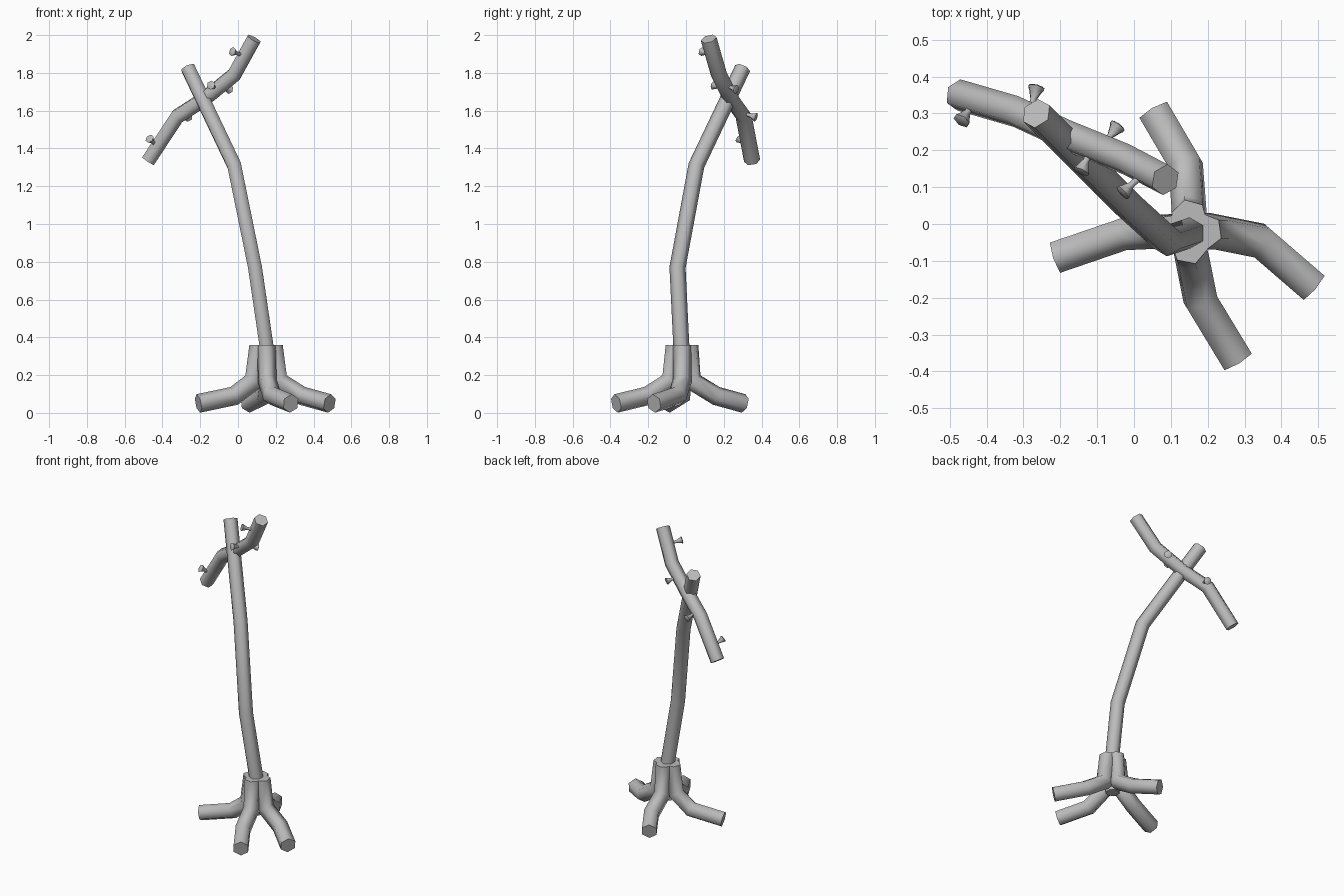
import bpy
import bmesh
import math
from mathutils import Vector

SIDES = 6

cube = bpy.data.objects.get("Cube")
if cube:
    bpy.data.objects.remove(cube, do_unlink=True)

# One plain grey for the whole stand
grey = bpy.data.materials.new("plain grey")
grey.use_nodes = True
colour = (0.5, 0.5, 0.5, 1)
grey.diffuse_color = colour
grey.node_tree.nodes["Principled BSDF"].inputs["Base Color"].default_value = colour


def finish(name, bm):
    """Turn a bmesh into a smooth shaded object with crisp end caps."""
    bmesh.ops.recalc_face_normals(bm, faces=bm.faces)
    mesh = bpy.data.meshes.new(name)
    bm.to_mesh(mesh)
    bm.free()
    mesh.materials.append(grey)
    obj = bpy.data.objects.new(name, mesh)
    bpy.context.collection.objects.link(obj)
    bpy.ops.object.select_all(action="DESELECT")
    obj.select_set(True)
    bpy.context.view_layer.objects.active = obj
    bpy.ops.object.shade_smooth_by_angle(angle=math.radians(65))
    return obj


def loft(name, rings):
    """Skin a list of rings and cap both ends."""
    bm = bmesh.new()
    loops = [[bm.verts.new(p) for p in ring] for ring in rings]
    for a, b in zip(loops, loops[1:]):
        for i in range(len(a)):
            j = (i + 1) % len(a)
            bm.faces.new((a[i], a[j], b[j], b[i]))
    bm.faces.new(loops[0])
    bm.faces.new(loops[-1])
    return finish(name, bm)


def circle(centre, axis, ref, radius):
    u = (ref - axis * ref.dot(axis)).normalized()
    v = axis.cross(u)
    angles = [math.tau * i / SIDES for i in range(SIDES)]
    return [centre + (u * math.cos(a) + v * math.sin(a)) * radius for a in angles]


def limb(name, path, radius, ref, end_normal=None):
    """Mitred hexagonal log that follows a path."""
    pts = [Vector(p) for p in path]
    dirs = [(b - a).normalized() for a, b in zip(pts, pts[1:])]
    rings = [circle(pts[0], dirs[0], Vector(ref), radius)]
    for i, d in enumerate(dirs):
        if i + 1 < len(dirs):
            normal = d + dirs[i + 1]
        else:
            normal = end_normal or d
        # slide the last ring along the segment onto the mitre plane
        rings.append([p + d * ((pts[i + 1] - p).dot(normal) / d.dot(normal))
                      for p in rings[-1]])
    return loft(name, rings)


def peg(name, base, tip):
    """Thin stem that flares into a flat head."""
    base, tip = Vector(base), Vector(tip)
    axis = (tip - base).normalized()
    ref = Vector((0, 0, 1))
    profile = [(-0.032, 0.01), (-0.008, 0.02), (0, 0.025), (0.004, 0.018)]
    rings = [circle(base, axis, ref, 0.01)]
    rings += [circle(tip + axis * h, axis, ref, r) for h, r in profile]
    return loft(name, rings)


# Leaning trunk
limb("trunk", [(0.15, -0.022, 0.12), (0.15, -0.025, 0.36), (0.09, -0.045, 0.77),
               (-0.02, 0.055, 1.31), (-0.265, 0.3, 1.825)], 0.0425, (0, 1, 0))

# Crossing branch
limb("branch", [(-0.475, 0.35, 1.335), (-0.32, 0.305, 1.57), (-0.18, 0.24, 1.66),
                (-0.02, 0.175, 1.79), (0.085, 0.12, 1.98)], 0.043, (0, 1, 0))

# Four root legs, from foot to collar
legs = {
    "right_leg": [(-0.21, -0.09, 0.05), (-0.02, -0.025, 0.09),
                  (0.085, -0.02, 0.17), (0.11, -0.02, 0.36)],
    "left_leg": [(0.485, -0.17, 0.05), (0.34, -0.045, 0.09),
                 (0.215, -0.02, 0.17), (0.19, -0.02, 0.36)],
    "back_leg": [(0.055, 0.305, 0.05), (0.14, 0.16, 0.09),
                 (0.15, 0.03, 0.17), (0.15, 0.017, 0.36)],
    "front_leg": [(0.28, -0.37, 0.05), (0.18, -0.205, 0.09),
                  (0.155, -0.08, 0.17), (0.15, -0.06, 0.36)],
}
for name, path in legs.items():
    limb(name, path, 0.05, (0, 0, 1), Vector((0, 0, 1)))

# Hanging pegs along the branch
pegs = [
    ((-0.43, 0.335, 1.41), (-0.468, 0.28, 1.452)),
    ((-0.11, 0.215, 1.715), (-0.143, 0.143, 1.735)),
    ((0.035, 0.145, 1.89), (-0.03, 0.085, 1.913)),
    ((-0.09, 0.205, 1.735), (-0.045, 0.265, 1.712)),
    ((-0.285, 0.29, 1.59), (-0.265, 0.37, 1.565)),
]
for i, (base, tip) in enumerate(pegs):
    peg(f"peg_{i + 1}", base, tip)
